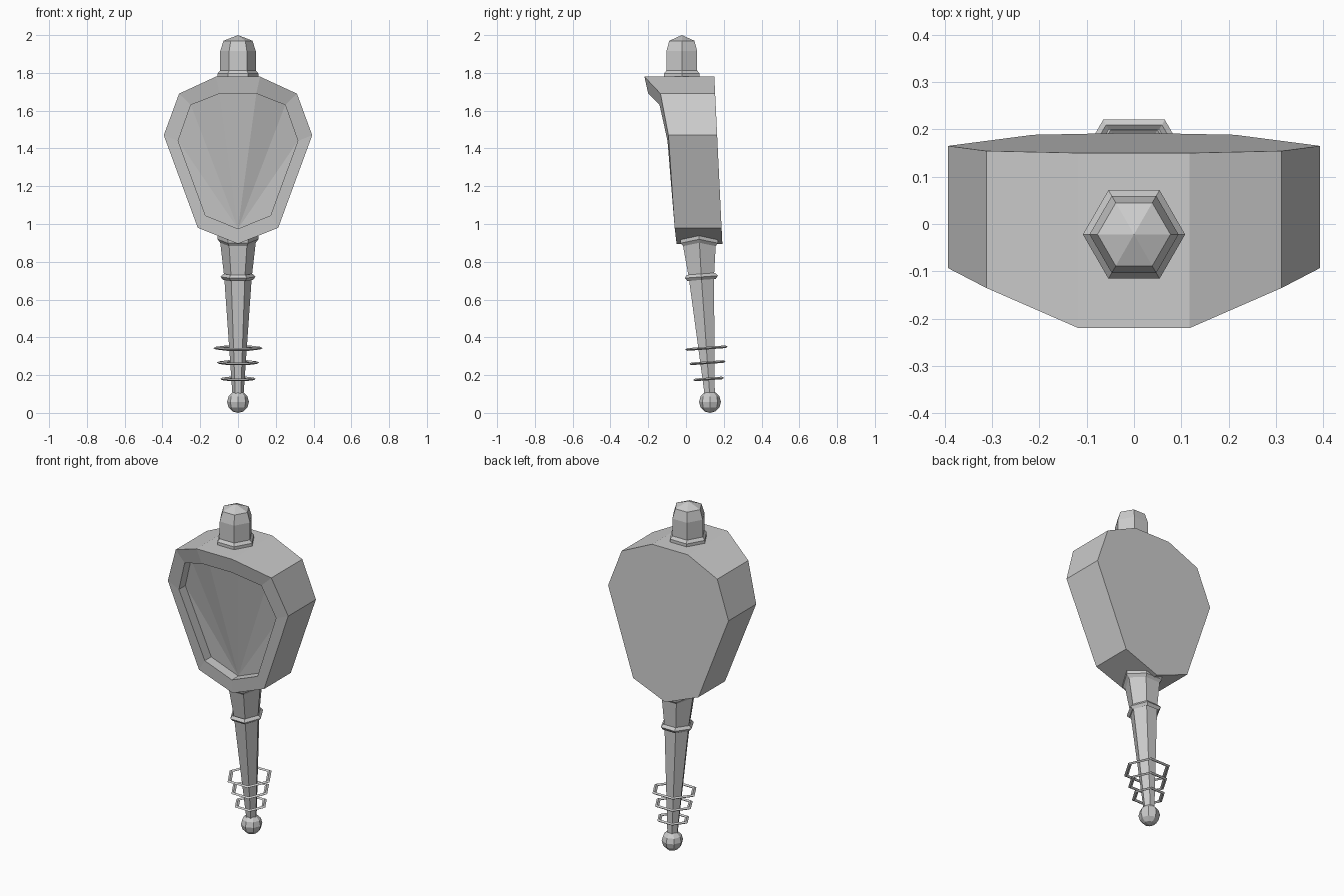
import bpy, bmesh, math
from mathutils import Vector

if "Cube" in bpy.data.objects:
    bpy.data.objects.remove(bpy.data.objects["Cube"])


def finish(name, bm):
    bmesh.ops.recalc_face_normals(bm, faces=bm.faces)
    me = bpy.data.meshes.new(name)
    bm.to_mesh(me)
    bm.free()
    ob = bpy.data.objects.new(name, me)
    bpy.context.collection.objects.link(ob)
    return ob


def bridge(bm, a, b):
    n = len(a)
    for i in range(n):
        j = (i + 1) % n
        bm.faces.new((a[i], a[j], b[j], b[i]))


def fan(bm, loop):
    for i in range(1, len(loop) - 1):
        bm.faces.new((loop[0], loop[i], loop[i + 1]))


def axis_y(z):
    """y of the leaning handle axis at height z"""
    return 0.128 - 0.071 * (z - 0.06)


def lathe(name, profile, centre, sides=6, ys=1.0, closed=False):
    """Rings of (radius, z, v-slope); centre(z) gives the axis y, v-slope lifts the sides."""
    bm = bmesh.new()
    loops = []
    for r, z, s in profile:
        loop = []
        for k in range(sides):
            a = 2 * math.pi * k / sides
            x, y = r * math.cos(a), r * ys * math.sin(a)
            loop.append(bm.verts.new((x, centre(z) + y, z + s * abs(x))))
        loops.append(loop)
    for a, b in zip(loops, loops[1:]):
        bridge(bm, a, b)
    if closed:
        bridge(bm, loops[-1], loops[0])
    else:
        bm.faces.new(loops[0])
        bm.faces.new(loops[-1])
    bmesh.ops.remove_doubles(bm, verts=bm.verts, dist=0.0005)
    return finish(name, bm)


def ring(name, z, r, w, h, ys=1.0):
    """Faceted ring with a diamond section, square to the leaning axis"""
    ob = lathe(name, [(r, 0, 0), (r - w, h, 0), (r - 2 * w, 0, 0), (r - w, -h, 0)],
               lambda q: 0.0, ys=ys, closed=True)
    ob.location = (0, axis_y(z), z)
    ob.rotation_euler = (math.atan(0.071), 0, 0)
    return ob


# Body: outlines of (x, y, z) for half of each loop, mirrored across x
def mirrored(tip, half):
    pts = [tip] + half + [(-x, y, z) for x, y, z in reversed(half)]
    return [Vector(p) for p in pts]


front = mirrored((0, -0.05, 0.895), [(0.213, -0.06, 0.98), (0.393, -0.093, 1.47),
                                     (0.312, -0.135, 1.69), (0.117, -0.22, 1.78)])
inner = mirrored((0, -0.057, 0.975), [(0.172, -0.064, 1.045), (0.317, -0.098, 1.44),
                                      (0.25, -0.14, 1.63), (0.097, -0.2, 1.69)])
back = [Vector((p.x, 0.15 + 0.048 * (1.78 - p.z), p.z)) for p in front]
floor = [p + Vector((0, 0.06, 0)) for p in inner]

bm = bmesh.new()
loops = [[bm.verts.new(p) for p in pts] for pts in (back, front, inner, floor)]
for a, b in zip(loops, loops[1:]):
    bridge(bm, a, b)
fan(bm, loops[0])
fan(bm, loops[3])
finish("body", bm)

# Top knob with flange
lathe("top_knob", [(0.108, 1.77, 0), (0.108, 1.797, 0), (0.094, 1.813, 0),
                   (0.094, 1.915, 0), (0.077, 1.97, 0), (0.0001, 2.0, 0)],
      lambda z: -0.022)

# Tapered handle with a collar that follows the pointed base of the body
lathe("handle", [(0.029, 0.09, 0), (0.073, 0.72, 0), (0.094, 0.865, 0.38),
                 (0.108, 0.878, 0.38), (0.108, 0.898, 0.38)], axis_y, ys=1.06)
ring("handle_band", 0.72, 0.092, 0.013, 0.016, ys=1.1)

# Loose rings around the lower handle
for i, (z, r) in enumerate([(0.343, 0.13), (0.266, 0.111), (0.18, 0.094)]):
    ring(f"loose_ring_{i + 1}", z, r, 0.012, 0.007)

# End ball
bm = bmesh.new()
bmesh.ops.create_uvsphere(bm, u_segments=8, v_segments=6, radius=0.058)
ball = finish("end_ball", bm)
ball.location = (0, 0.127, 0.058)
